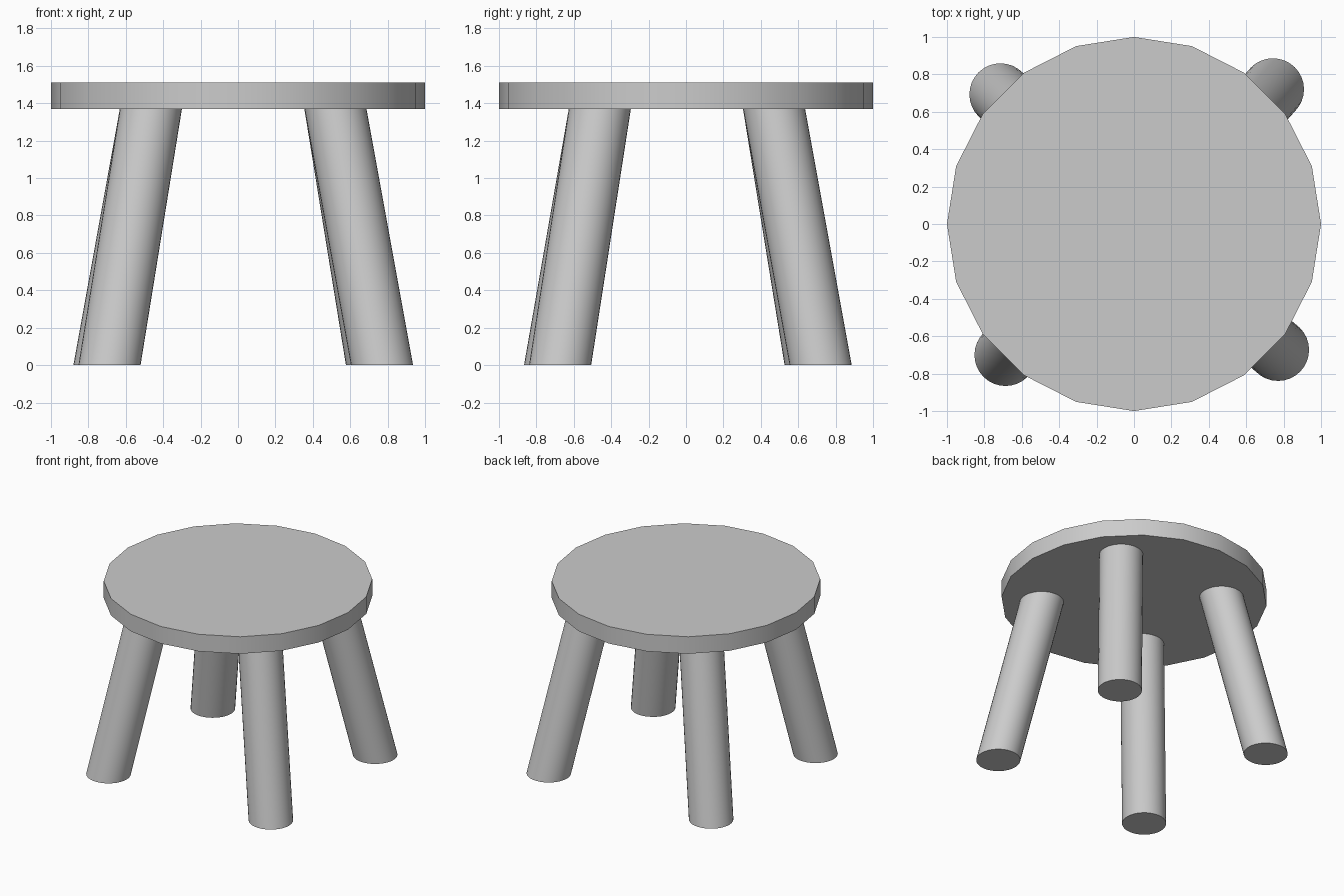
import bpy
import bmesh
import math

if "Cube" in bpy.data.objects:
    bpy.data.objects.remove(bpy.data.objects["Cube"])

SEAT_BOTTOM, SEAT_TOP = 1.37, 1.51
LEG_RADIUS = 0.166


def add_column(name, sides, radius, bottom, top):
    """Capped column whose level end rings are centred on bottom and top."""
    bm = bmesh.new()
    rings = []
    for cx, cy, cz in (bottom, top):
        rings.append([bm.verts.new((cx + radius * math.cos(math.tau * i / sides),
                                    cy + radius * math.sin(math.tau * i / sides), cz))
                      for i in range(sides)])
    low, high = rings
    for i in range(sides):
        j = (i + 1) % sides
        bm.faces.new((low[i], low[j], high[j], high[i]))
    bm.faces.new(low[::-1])
    bm.faces.new(high)
    mesh = bpy.data.meshes.new(name)
    bm.to_mesh(mesh)
    bm.free()
    obj = bpy.data.objects.new(name, mesh)
    bpy.context.collection.objects.link(obj)
    bpy.ops.object.select_all(action='DESELECT')
    obj.select_set(True)
    bpy.context.view_layer.objects.active = obj
    bpy.ops.object.shade_smooth_by_angle(angle=math.radians(30))
    return obj


# Twenty-sided seat
add_column("seat", 20, 1.0, (0, 0, SEAT_BOTTOM), (0, 0, SEAT_TOP))

# Splayed legs, slightly uneven: foot centre, then centre at the seat underside
legs = {
    "front_left_leg": ((-0.687, -0.70), (-0.465, -0.46)),
    "front_right_leg": ((0.77, -0.673), (0.52, -0.46)),
    "back_left_leg": ((-0.714, 0.693), (-0.465, 0.47)),
    "back_right_leg": ((0.743, 0.72), (0.52, 0.47)),
}
for name, (foot, head) in legs.items():
    add_column(name, 32, LEG_RADIUS, (*foot, 0), (*head, SEAT_BOTTOM + 0.005))
